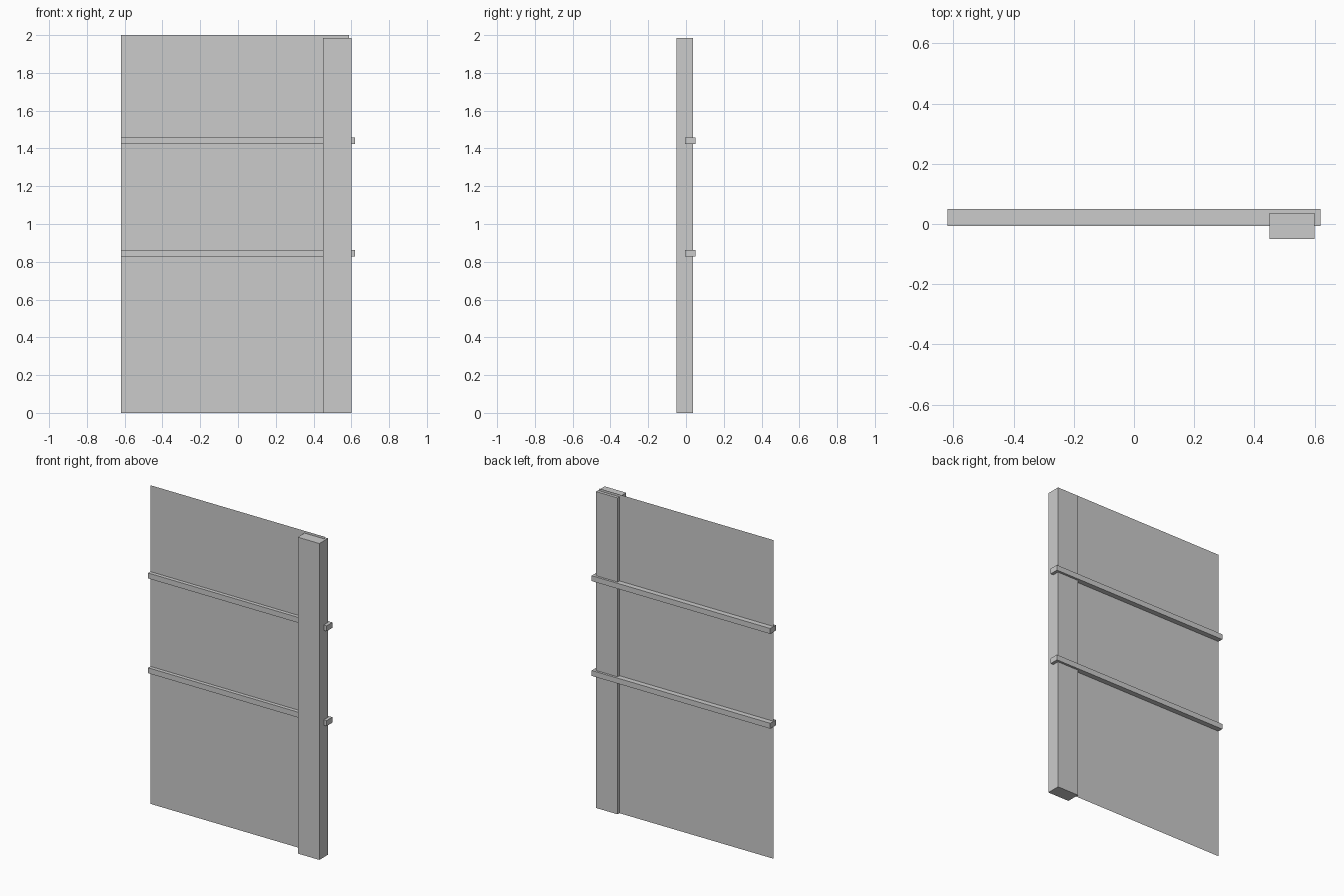
import bpy

if "Cube" in bpy.data.objects:
    bpy.data.objects.remove(bpy.data.objects["Cube"])


def box(name, x, y, z):
    """Axis-aligned box from (min, max) ranges."""
    spans = (x, y, z)
    bpy.ops.mesh.primitive_cube_add(size=1, location=[(a + b) / 2 for a, b in spans])
    obj = bpy.context.object
    obj.name = name
    obj.scale = [b - a for a, b in spans]
    bpy.ops.object.transform_apply(location=False, rotation=False, scale=True)
    return obj


# Thin fence sheet: a single upright plane
X0, X1, SHEET_Y, HEIGHT = -0.62, 0.588, 0.017, 2.0
mesh = bpy.data.meshes.new("fence_panel")
mesh.from_pydata(
    [(X0, SHEET_Y, 0), (X1, SHEET_Y, 0), (X1, SHEET_Y, HEIGHT), (X0, SHEET_Y, HEIGHT)],
    [], [(0, 1, 2, 3)])
panel = bpy.data.objects.new("fence_panel", mesh)
bpy.context.collection.objects.link(panel)

# Upright post at the right end, slightly lower than the sheet
box("post", (0.45, 0.60), (-0.05, 0.036), (0, 1.986))

# Two horizontal rails passing through the sheet and post
for name, z in (("lower_rail", 0.846), ("upper_rail", 1.441)):
    box(name, (-0.62, 0.62), (-0.006, 0.05), (z - 0.017, z + 0.017))
